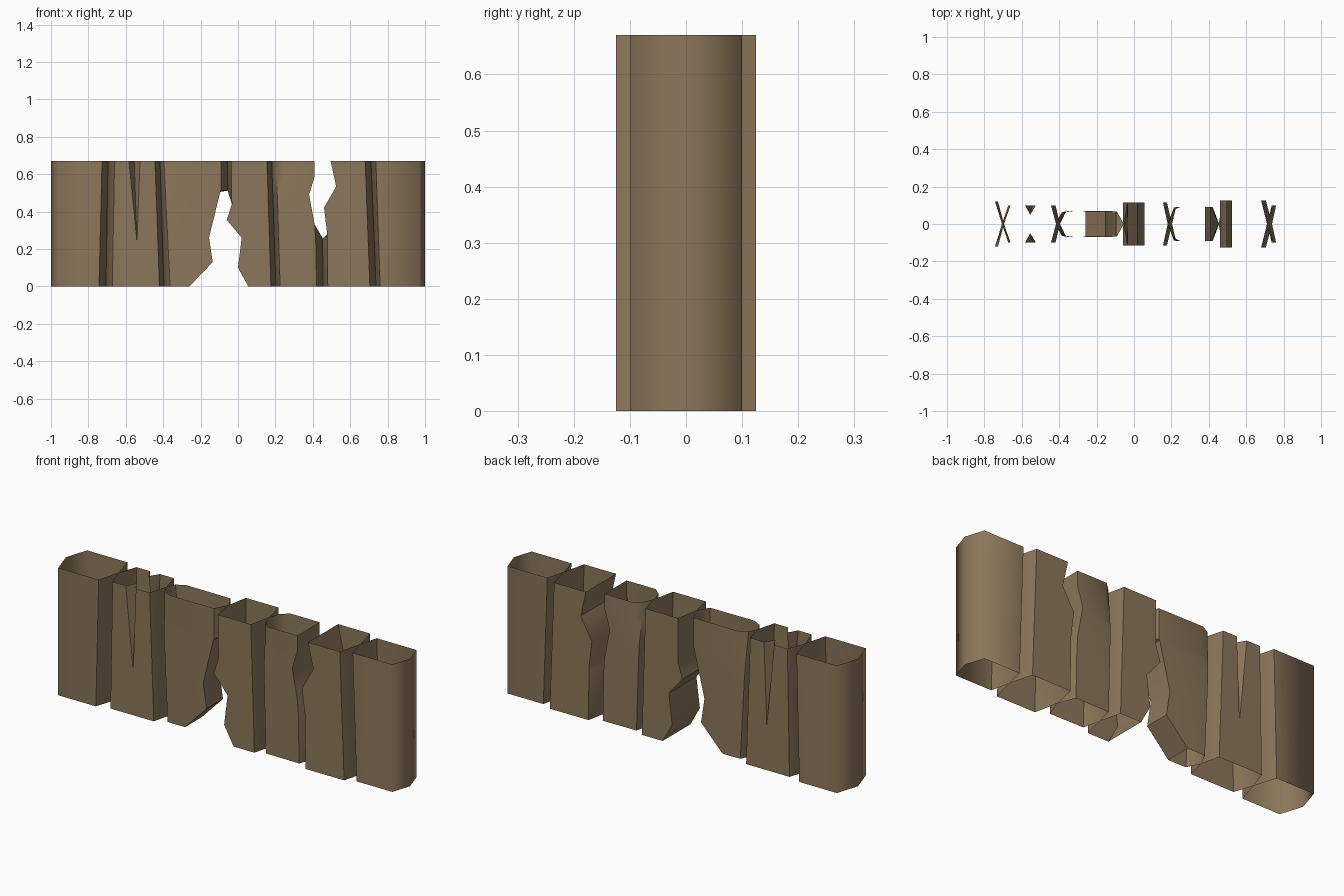
import bpy, bmesh, math

if "Cube" in bpy.data.objects:
    bpy.data.objects.remove(bpy.data.objects["Cube"])

H = 0.67  # wall height
wood = bpy.data.materials.new("weathered_brown_wood")
wood.diffuse_color = (0.262, 0.184, 0.103, 1)
wood.use_nodes = True
wood.node_tree.nodes["Principled BSDF"].inputs["Base Color"].default_value = wood.diffuse_color


def at(col, z):
    """Point on a column polyline [(z, x, y), ...] (z rising) at height z."""
    if z <= col[0][0]:
        return col[0][1:]
    for (z0, x0, y0), (z1, x1, y1) in zip(col, col[1:]):
        if z <= z1:
            t = (z - z0) / (z1 - z0)
            return x0 + t * (x1 - x0), y0 + t * (y1 - y0)
    return col[-1][1:]


def line(x0, x1, y):
    """Straight column from bottom x0 to top x1."""
    return [(0, x0, y), (H, x1, y)]


def edge(pts, y):
    """Broken side: pts are (z, x)."""
    return [(z, x, y) for z, x in pts]


def plank(name, cols):
    """Loft the front half of an open tube through its columns, mirror to the back."""
    zs = sorted({round(p[0], 4) for c in cols for p in c})
    bm = bmesh.new()
    grid = [[bm.verts.new((x, -y, z)) for x, y in (at(c, z) for c in cols)] for z in zs]
    for lo, hi in zip(grid, grid[1:]):
        for i in range(len(cols) - 1):
            bm.faces.new((lo[i], lo[i + 1], hi[i + 1], hi[i]))
    bmesh.ops.remove_doubles(bm, verts=bm.verts, dist=0.0005)
    bm.normal_update()
    for f in bm.faces:
        f.smooth = True
    # corners stay sharp, the rounded wall ends stay smooth
    for e in bm.edges:
        if len(e.link_faces) == 2:
            outer = all(abs(v.co.x) > 0.9 for v in e.verts)
            e.smooth = outer or e.calc_face_angle(0) < math.radians(40)
    me = bpy.data.meshes.new(name)
    bm.to_mesh(me)
    bm.free()
    me.materials.append(wood)
    ob = bpy.data.objects.new(name, me)
    bpy.context.collection.objects.link(ob)
    m = ob.modifiers.new("back_half", 'MIRROR')
    m.use_axis = (False, True, False)
    m.merge_threshold = 0.0005


# left end plank
plank("left_end_plank", [
    line(-1, -1, 0), line(-0.962, -0.962, 0.12),
    line(-0.743, -0.727, 0.12), line(-0.706, -0.695, 0)])

# split plank with a V crack front and back
crack = (0.235, -0.54, 0.1)
plank("split_plank", [
    line(-0.706, -0.695, 0), line(-0.672, -0.66, 0.1),
    [(0, -0.54, 0.1), crack, (H, -0.583, 0.1)],
    [(0, -0.54, 0.1), crack, (H, -0.555, 0.05)],
    [(0, -0.54, 0.1), crack, (H, -0.524, 0.1)],
    line(-0.42, -0.444, 0.1), line(-0.396, -0.417, 0)])

# thin plank, worn away at lower right
worn = [(0, -0.26), (0.13, -0.135), (0.26, -0.155), (0.505, -0.095)]
plank("worn_plank", [
    line(-0.396, -0.417, 0),
    [(0, -0.363, 0.067), (0.44, -0.385, 0.064), (H, -0.396, 0.045)],
    [(0, -0.312, 0.069), (0.44, -0.32, 0.069), (H, -0.35, 0.07)],
    edge(worn + [(0.512, -0.092), (H, -0.092)], 0.068),
    edge(worn + [(0.512, -0.055), (H, -0.055)], 0)])

# middle plank with chipped left side
chip = [(0, 0.055), (0.1, 0.0), (0.26, 0.02), (0.355, -0.06), (0.44, -0.033)]
plank("chipped_plank", [
    edge(chip + [(0.51, -0.055), (H, -0.055)], 0),
    edge(chip + [(0.51, -0.035), (H, -0.035)], 0.115),
    line(0.176, 0.155, 0.115), line(0.203, 0.18, 0)])

# plank notched at upper right
notch = [(0.33, 0.41), (0.49, 0.38), (0.59, 0.41), (H, 0.41)]
plank("notched_plank", [
    line(0.203, 0.18, 0),
    [(0, 0.225, 0.09), (0.44, 0.212, 0.088), (H, 0.203, 0.06)],
    [(0, 0.27, 0.09), (0.44, 0.256, 0.091), (H, 0.24, 0.092)],
    edge([(0, 0.42), (0.26, 0.415)] + notch, 0.092),
    edge([(0, 0.455), (0.26, 0.452)] + notch, 0)])

# wide plank with broken upper left side
broken = [(0.28, 0.477), (0.42, 0.46), (0.535, 0.525), (H, 0.495)]
plank("broken_plank", [
    edge([(0, 0.455), (0.255, 0.452)] + broken, 0),
    edge([(0, 0.48)] + broken, 0.125),
    line(0.705, 0.68, 0.125), line(0.738, 0.711, 0)])

# right end plank
plank("right_end_plank", [
    line(0.738, 0.711, 0), line(0.76, 0.737, 0.1),
    line(0.968, 0.968, 0.1), line(1, 1, 0)])
